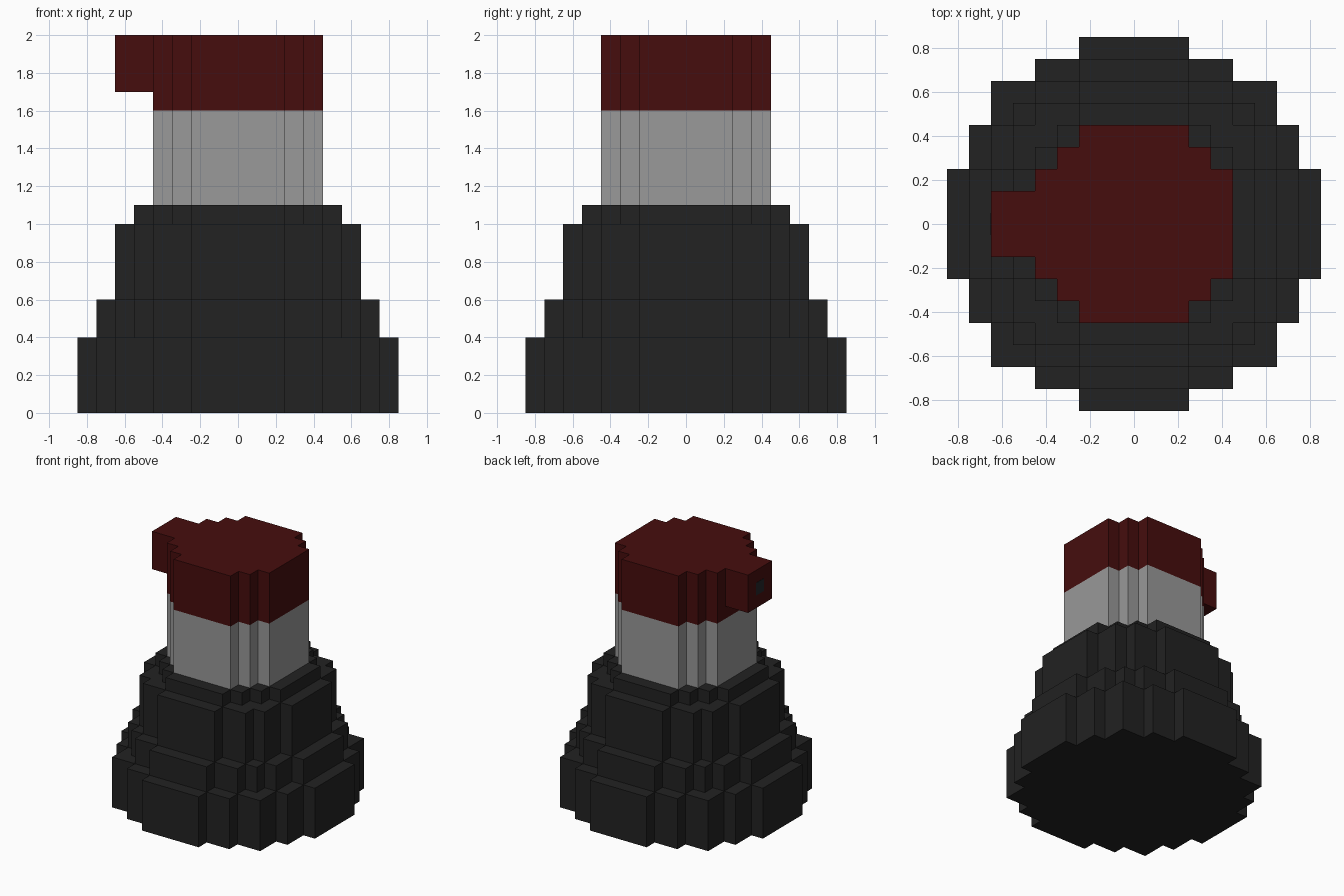
import bpy, bmesh, math

if "Cube" in bpy.data.objects:
    bpy.data.objects.remove(bpy.data.objects["Cube"])

U = 0.1  # size of one block


def material(name, rgb):
    m = bpy.data.materials.new(name)
    m.diffuse_color = (*rgb, 1.0)
    m.use_nodes = True
    m.node_tree.nodes["Principled BSDF"].inputs["Base Color"].default_value = m.diffuse_color
    return m


BLACK = material("matte black", (0.016, 0.016, 0.016))
GREY = material("light grey", (0.319, 0.319, 0.319))
RED = material("dark red", (0.061, 0.004, 0.004))
HOLE = material("nozzle hole dark", (0.016, 0.019, 0.023))


def disc_outline(n):
    """Counter-clockwise outline of a blocky disc, 2n+1 blocks across."""
    r = n + 0.5
    half = {j: math.floor(math.sqrt(r * r - j * j)) + 0.5 for j in range(-n, n + 1)}
    right = []
    for j in range(-n, n + 1):
        if half.get(j - 1) != half[j]:
            right.append((half[j], j - 0.5))
        if half.get(j + 1) != half[j]:
            right.append((half[j], j + 0.5))
    left = [(-x, y) for x, y in reversed(right)]
    return [(x * U, y * U) for x, y in right + left]


def finish(bm, name, mat):
    me = bpy.data.meshes.new(name)
    bm.to_mesh(me)
    bm.free()
    me.materials.append(mat)
    ob = bpy.data.objects.new(name, me)
    bpy.context.collection.objects.link(ob)
    return ob


def stepped_discs(name, tiers, mat, bottom=False, top=True):
    """Stack of blocky discs; tiers are (blocks radius, z low, z high)."""
    bm = bmesh.new()
    for k, (n, z0, z1) in enumerate(tiers):
        pts = disc_outline(n)
        lo = [bm.verts.new((x, y, z0)) for x, y in pts]
        hi = [bm.verts.new((x, y, z1)) for x, y in pts]
        for i in range(len(pts)):
            j = (i + 1) % len(pts)
            bm.faces.new((lo[i], lo[j], hi[j], hi[i]))
        if top:
            bm.faces.new(hi)
        if bottom and k == 0:
            bm.faces.new(lo[::-1])
    return finish(bm, name, mat)


def box(name, lo, hi, mat):
    bm = bmesh.new()
    bmesh.ops.create_cube(bm, size=1)
    for v in bm.verts:
        v.co = [(a + b) / 2 + c * (b - a) for a, b, c in zip(lo, hi, v.co)]
    return finish(bm, name, mat)


# Tapering base, four tiers
stepped_discs("base", [(8, 0, 0.4), (7, 0.4, 0.6), (6, 0.6, 1.0), (5, 1.0, 1.1)],
              BLACK, bottom=True)
# Neck and cap share one outline
stepped_discs("neck", [(4, 1.1, 1.6)], GREY, top=False)
stepped_discs("cap", [(4, 1.6, 2.0)], RED)
# Spray nozzle on the left with its dark opening
box("nozzle", (-0.65, -0.15, 1.7), (-0.45, 0.15, 2.0), RED)
box("nozzle_hole", (-0.652, -0.05, 1.8), (-0.648, 0.05, 1.9), HOLE)
